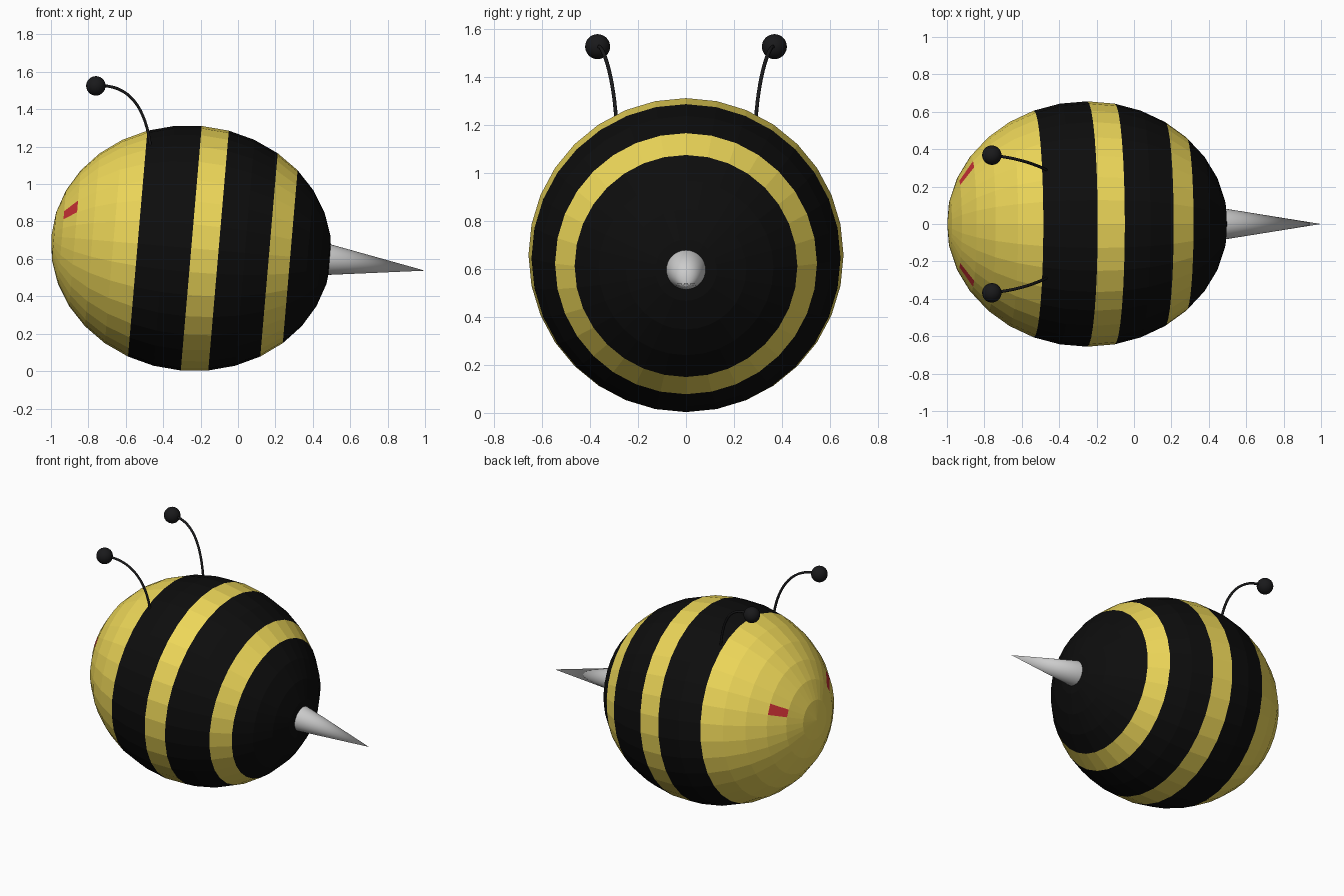
import bpy, bmesh, math
from mathutils import Matrix, Vector

if "Cube" in bpy.data.objects:
    bpy.data.objects.remove(bpy.data.objects["Cube"])


def material(name, rgb):
    m = bpy.data.materials.new(name)
    m.diffuse_color = (*rgb, 1)
    m.use_nodes = True
    m.node_tree.nodes["Principled BSDF"].inputs["Base Color"].default_value = m.diffuse_color
    return m


yellow = material("yellow", (0.85, 0.68, 0.10))
black = material("black", (0.004, 0.004, 0.004))
red = material("red", (0.6, 0.03, 0.035))
dark = material("dark", (0.01, 0.01, 0.011))


def add_mesh(name, bm, mats=(), smooth=False):
    me = bpy.data.meshes.new(name)
    bm.to_mesh(me)
    bm.free()
    ob = bpy.data.objects.new(name, me)
    bpy.context.collection.objects.link(ob)
    for m in mats:
        me.materials.append(m)
    if smooth:
        bpy.ops.object.select_all(action='DESELECT')
        ob.select_set(True)
        bpy.context.view_layer.objects.active = ob
        bpy.ops.object.shade_smooth_by_angle(angle=math.radians(40))
    return ob


# Striped body: flat-faced sphere lying along x, coloured ring by ring
bm = bmesh.new()
bmesh.ops.create_uvsphere(bm, u_segments=32, v_segments=16, radius=1,
                          matrix=Matrix.Rotation(math.pi / 2, 4, 'Y'))
for f in bm.faces:
    c = f.calc_center_median()
    band = int(math.acos(max(-1, min(1, c.x))) / (math.pi / 16))  # 0 = tail
    f.material_index = 0 if band == 4 or band == 7 or band >= 10 else 1
    # Eyes: one face on each side of the head
    angle = math.degrees(math.atan2(c.z, abs(c.y)))
    if band == 13 and 22.5 < angle < 33.75:
        f.material_index = 2
body_shape = (Matrix.Translation((-0.25, 0, 0.657))
              @ Matrix.Rotation(math.radians(4.9), 4, 'Y')
              @ Matrix.Diagonal((0.751, 0.656, 0.656, 1)))
bm.transform(body_shape)
add_mesh("body", bm, (yellow, black, red))

# Stinger
base, tip = Vector((0.45, 0, 0.600)), Vector((1.0, 0, 0.537))
axis = tip - base
bm = bmesh.new()
bmesh.ops.create_cone(bm, cap_ends=True, segments=32, radius1=0.088, radius2=0,
                      depth=axis.length,
                      matrix=Matrix.Translation((base + tip) / 2)
                      @ axis.to_track_quat('Z', 'Y').to_matrix().to_4x4())
add_mesh("stinger", bm, smooth=True)

# Antennae: bent stalk and ball on each side
for side, label in ((-1, "right"), (1, "left")):
    cu = bpy.data.curves.new(f"antenna_stalk_{label}", 'CURVE')
    cu.dimensions = '3D'
    cu.bevel_depth = 0.008
    cu.bevel_resolution = 2
    cu.use_fill_caps = True
    sp = cu.splines.new('BEZIER')
    sp.bezier_points.add(1)
    sp.resolution_u = 16
    points = (((-0.46, 0.285, 0.98), (-0.465, 0.288, 1.18), (-0.49, 0.30, 1.42)),
              ((-0.59, 0.35, 1.535), (-0.75, 0.366, 1.525), (-0.9, 0.38, 1.52)))
    for p, (left, co, right) in zip(sp.bezier_points, points):
        p.handle_left_type = p.handle_right_type = 'FREE'
        p.handle_left, p.co, p.handle_right = [
            (x, y * side, z) for x, y, z in (left, co, right)]
    cu.materials.append(dark)
    bpy.context.collection.objects.link(
        bpy.data.objects.new(f"antenna_stalk_{label}", cu))

    bm = bmesh.new()
    bmesh.ops.create_uvsphere(bm, u_segments=32, v_segments=16, radius=0.052,
                              matrix=Matrix.Translation((-0.76, 0.368 * side, 1.525)))
    add_mesh(f"antenna_ball_{label}", bm, (dark,), smooth=True)
